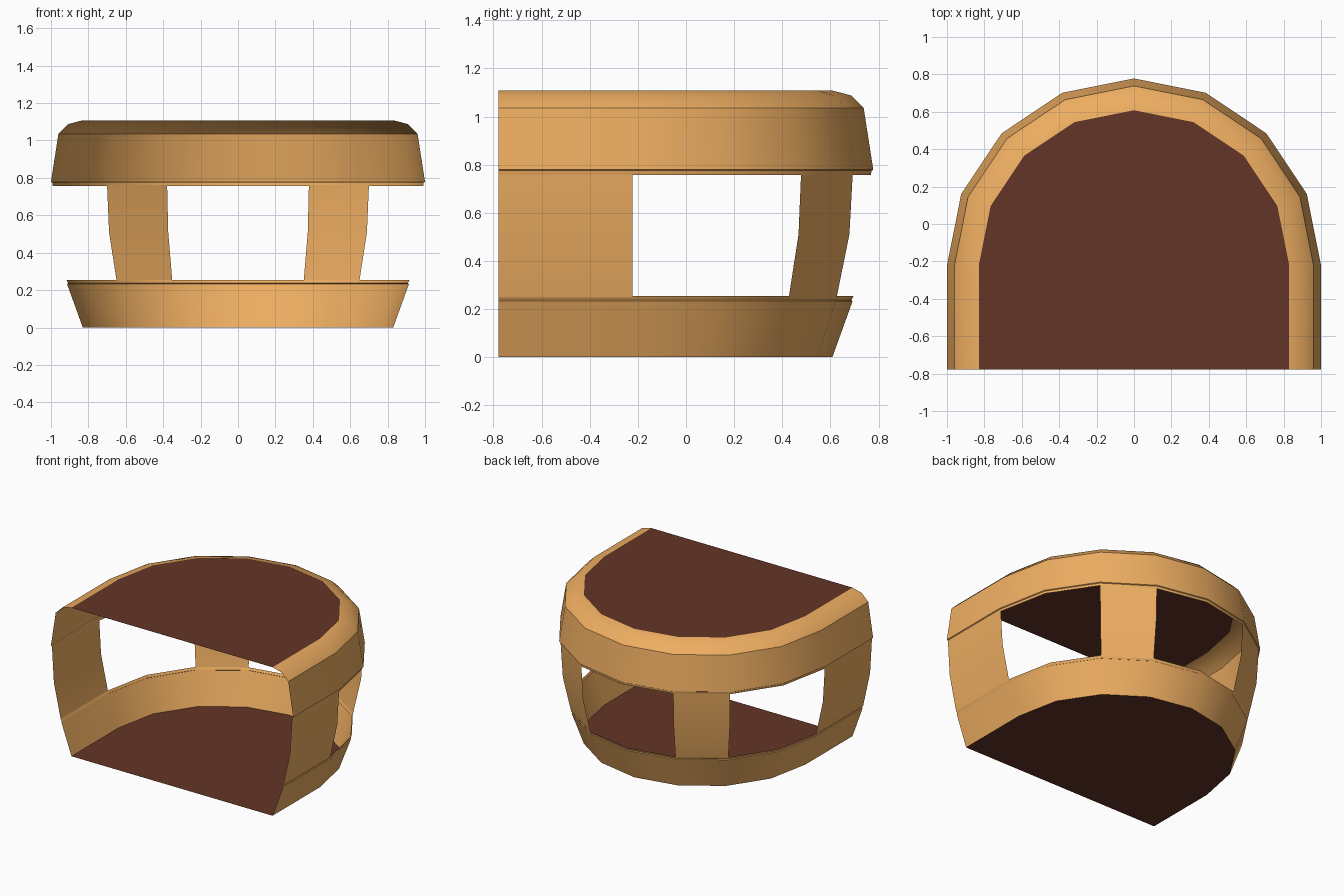
import bpy, math

if "Cube" in bpy.data.objects:
    bpy.data.objects.remove(bpy.data.objects["Cube"])

FRONT, CENTRE, SEGS = -0.778, -0.222, 8


def material(name, color):
    m = bpy.data.materials.new(name)
    m.diffuse_color = color
    m.use_nodes = True
    m.node_tree.nodes["Principled BSDF"].inputs["Base Color"].default_value = m.diffuse_color
    return m


TAN = material("tan", (0.85, 0.42, 0.12, 1))
BROWN = material("dark_brown", (0.125, 0.034, 0.02, 1))


def outline(r):
    """Horseshoe path: straight right side, half round back, straight left side."""
    arc = [(r * math.cos(math.pi * i / SEGS), CENTRE + r * math.sin(math.pi * i / SEGS))
           for i in range(SEGS + 1)]
    return [(r, FRONT)] + arc + [(-r, FRONT)]


def make(name, verts, faces, mat, angle=40):
    me = bpy.data.meshes.new(name)
    me.from_pydata(verts, [], faces)
    me.materials.append(mat)
    ob = bpy.data.objects.new(name, me)
    bpy.context.collection.objects.link(ob)
    bpy.ops.object.select_all(action='DESELECT')
    ob.select_set(True)
    bpy.context.view_layer.objects.active = ob
    bpy.ops.object.shade_smooth_by_angle(angle=math.radians(angle))
    return ob


def wall(name, profile, first=0, last=SEGS + 2):
    """Sweep a (radius, height) profile along part of the horseshoe path."""
    n = last - first + 1
    verts = [(x, y, z) for r, z in profile for x, y in outline(r)[first:last + 1]]
    faces = [(j * n + i, j * n + i + 1, (j + 1) * n + i + 1, (j + 1) * n + i)
             for j in range(len(profile) - 1) for i in range(n - 1)]
    return make(name, verts, faces, TAN)


def slab(name, r, z, up):
    pts = [(x, y, z) for x, y in outline(r)]
    order = range(len(pts)) if up else reversed(range(len(pts)))
    return make(name, pts, [tuple(order)], BROWN)


# Lower and upper bands with thin lips
wall("lower_band", [(0.83, 0), (0.914, 0.233)])
wall("lower_lip", [(0.914, 0.233), (0.909, 0.237), (0.918, 0.255)])
wall("upper_lip", [(0.99, 0.758), (0.993, 0.775), (1.0, 0.779)])
wall("upper_band", [(1.0, 0.779), (0.96, 1.036)])

# Rounded roof edge
wall("roof_rim", [(0.96, 1.036), (0.907, 1.088), (0.83, 1.108)])

# Side panels and rear pillars, with gaps between them as windows
post = [(0.918, 0.25), (0.975, 0.51), (0.99, 0.762)]
for name, a in (("right_panel", 0), ("right_pillar", 3), ("left_pillar", 6), ("left_panel", 9)):
    wall(name, post, a, a + 1)

# Floor and roof
slab("floor", 0.83, 0, False)
slab("roof", 0.83, 1.108, True)
